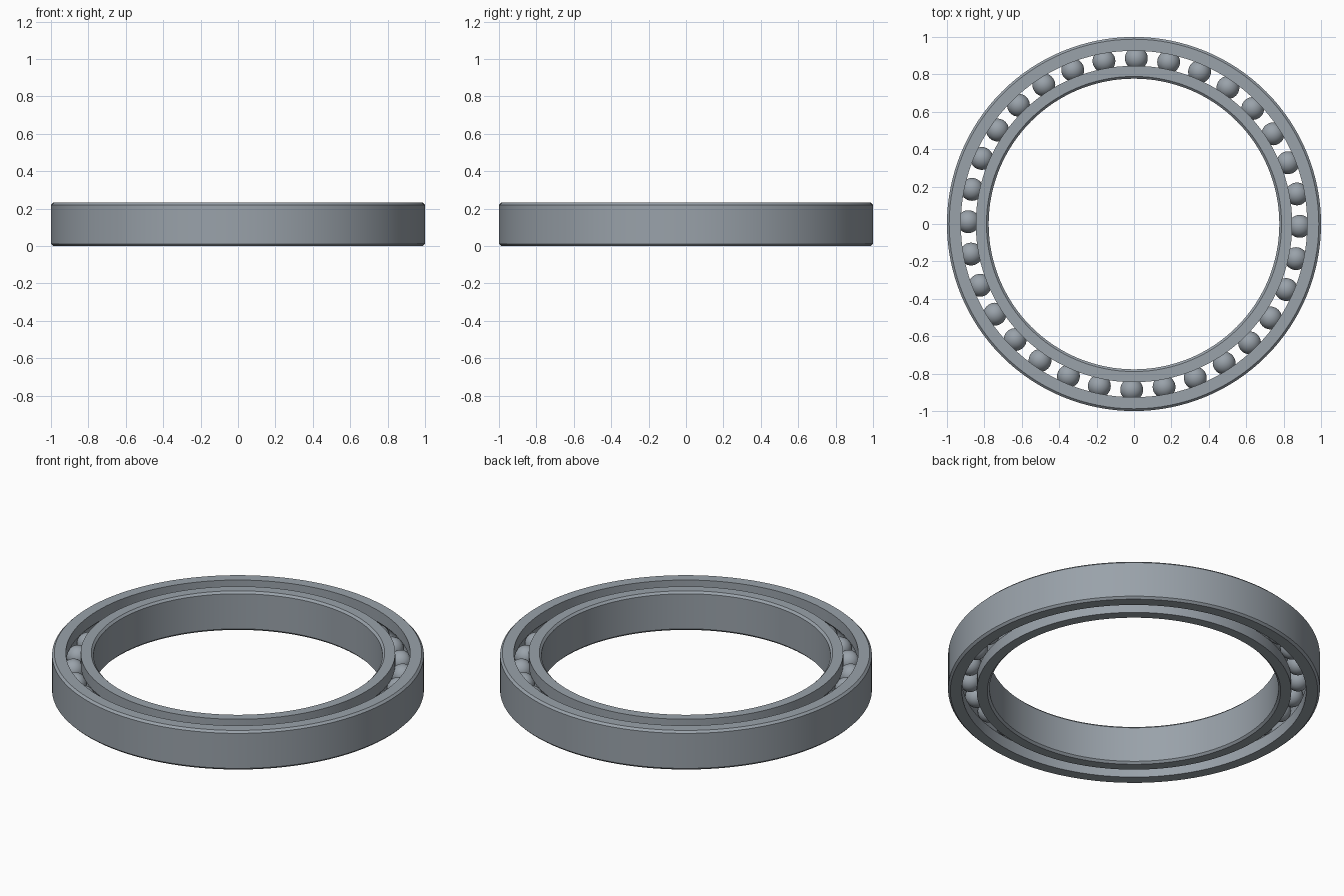
import bpy, bmesh
from math import radians, pi, sin, cos, sqrt

cube = bpy.data.objects.get("Cube")
if cube:
    bpy.data.objects.remove(cube, do_unlink=True)

HEIGHT = 0.232
MID = HEIGHT / 2
PITCH = 0.886       # radius of the circle of ball centres
BALL = 0.061
GAP = 0.04          # half of the opening between the rings
GROOVE = 0.062
CHAMFER = 0.012
COUNT = 32

steel = bpy.data.materials.new("brushed_steel")
steel.use_nodes = True
colour = (0.32, 0.36, 0.40, 1)
steel.diffuse_color = colour
steel.node_tree.nodes["Principled BSDF"].inputs["Base Color"].default_value = colour


def finish(bm, name):
    mesh = bpy.data.meshes.new(name)
    bm.to_mesh(mesh)
    bm.free()
    mesh.materials.append(steel)
    obj = bpy.data.objects.new(name, mesh)
    bpy.context.collection.objects.link(obj)
    bpy.ops.object.select_all(action='DESELECT')
    obj.select_set(True)
    bpy.context.view_layer.objects.active = obj
    bpy.ops.object.shade_smooth_by_angle(angle=radians(30))
    return obj


def race(name, wall, side):
    """Ring with a chamfered wall; side is +1 outside the balls, -1 inside."""
    edge = PITCH + side * GAP
    inset = wall - side * CHAMFER
    profile = [(edge, 0), (inset, 0), (wall, CHAMFER),
               (wall, HEIGHT - CHAMFER), (inset, HEIGHT), (edge, HEIGHT)]
    # Ball groove, from top to bottom
    half = math_half = sqrt(GROOVE ** 2 - GAP ** 2)
    steps = 10
    for i in range(steps + 1):
        z = half * cos(pi * i / steps)
        profile.append((PITCH + side * sqrt(GROOVE ** 2 - z * z), MID + z))
    bm = bmesh.new()
    verts = [bm.verts.new((r, 0, z)) for r, z in profile]
    edges = [bm.edges.new((a, b)) for a, b in zip(verts, verts[1:] + verts[:1])]
    bmesh.ops.spin(bm, geom=verts + edges, cent=(0, 0, 0), axis=(0, 0, 1),
                   angle=2 * pi, steps=128, use_merge=True)
    bmesh.ops.remove_doubles(bm, verts=bm.verts, dist=0.0001)
    bmesh.ops.recalc_face_normals(bm, faces=bm.faces)
    return finish(bm, name)


race("outer_ring", 1.0, 1)
race("inner_ring", 0.777, -1)

# Rolling balls, sharing one mesh
bm = bmesh.new()
bmesh.ops.create_uvsphere(bm, u_segments=32, v_segments=16, radius=BALL)
ball = finish(bm, "ball")
for i in range(COUNT):
    obj = ball if i == 0 else ball.copy()
    if i:
        bpy.context.collection.objects.link(obj)
    a = 2 * pi * i / COUNT - radians(0.8)
    obj.location = (PITCH * cos(a), PITCH * sin(a), MID)
